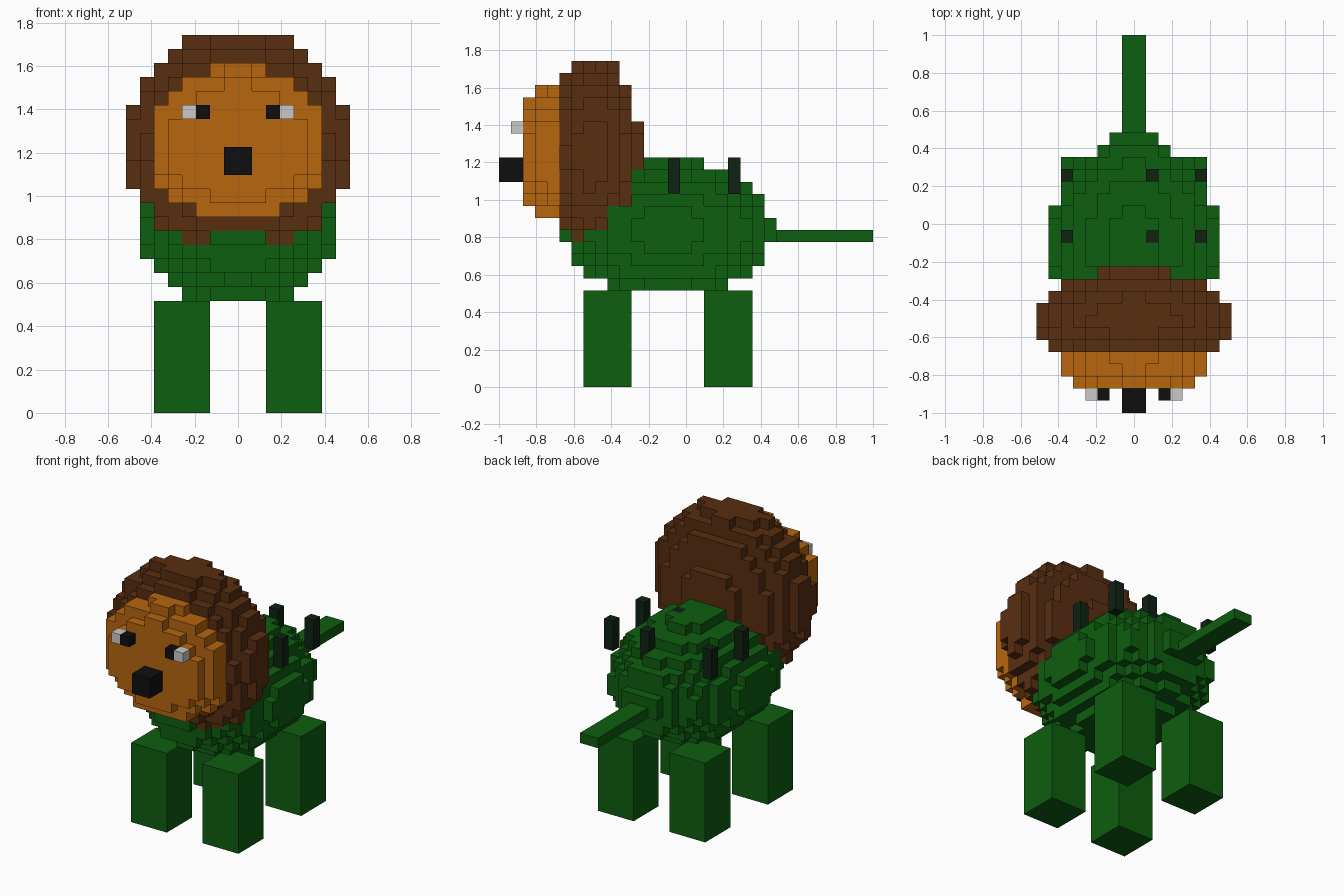
import bpy, bmesh
from mathutils import Vector

if "Cube" in bpy.data.objects:
    bpy.data.objects.remove(bpy.data.objects["Cube"])

V = 2 / 31  # edge of one block
ORIGIN = Vector((0, -1, 0))


def srgb(r, g, b):
    f = lambda c: c / 12.92 if c <= 0.04045 else ((c + 0.055) / 1.055) ** 2.4
    return (f(r / 255), f(g / 255), f(b / 255), 1)


def material(name, rgb):
    m = bpy.data.materials.new(name)
    m.diffuse_color = srgb(*rgb)
    m.use_nodes = True
    m.node_tree.nodes["Principled BSDF"].inputs["Base Color"].default_value = m.diffuse_color
    return m


GREEN = material("green", (13, 94, 15))
DARK = material("dark green", (14, 34, 18))
BROWN = material("brown", (88, 46, 17))
ORANGE = material("orange", (184, 102, 15))
BLACK = material("black", (15, 15, 15))
WHITE = material("pale grey", (202, 202, 202))

owner = {}   # block position -> part name
parts = {}   # part name -> material


def box(name, mat, lo, hi):
    """Fill blocks from lo up to (not including) hi."""
    parts[name] = mat
    for i in range(lo[0], hi[0]):
        for j in range(lo[1], hi[1]):
            for k in range(lo[2], hi[2]):
                owner[i, j, k] = name


def ellipsoid(name, mat, centre, radii):
    """Fill all blocks whose middle lies in the ellipsoid."""
    parts[name] = mat
    for i in range(-10, 10):
        for j in range(0, 31):
            for k in range(0, 30):
                d = sum(((p + 0.5 - c) / r) ** 2
                        for p, c, r in zip((i, j, k), centre, radii))
                if d <= 1:
                    owner[i, j, k] = name


# body with a small raised back
ellipsoid("body", GREEN, (0, 14, 13), (6.9, 8.75, 5.49))
box("body", GREEN, (-1, 11, 18), (1, 17, 19))
box("body", GREEN, (-2, 12, 18), (2, 16, 19))

# tail
box("tail", GREEN, (-1, 22, 12), (1, 31, 13))

# back spikes
for n, i in enumerate((-6, 1, 5)):
    for row, j in (("front", 14), ("rear", 19)):
        box(f"{row}_spike_{n + 1}", DARK, (i, j, 16), (i + 1, j + 1, 19))

# mane and face
ellipsoid("mane", BROWN, (0, 7.8, 19.3), (8.07, 3.95, 8.07))
ellipsoid("face", ORANGE, (0, 4.2, 19.3), (6.45, 2.69, 5.5))

# nose and eyes
box("nose", BLACK, (-1, 0, 17), (1, 2, 19))
for side, pupil, white in (("left", 2, 3), ("right", -3, -4)):
    box(f"{side}_pupil", BLACK, (pupil, 1, 21), (pupil + 1, 2, 22))
    box(f"{side}_eye_white", WHITE, (white, 1, 21), (white + 1, 2, 22))

# outer block faces of every part
AXES = [Vector(a) for a in ((1, 0, 0), (0, 1, 0), (0, 0, 1))]
meshes = {name: bmesh.new() for name in parts}
for pos, name in owner.items():
    bm, mid = meshes[name], Vector(pos) + Vector((0.5, 0.5, 0.5))
    for a in range(3):
        for s in (1, -1):
            n = AXES[a] * s
            if tuple(int(p + q) for p, q in zip(pos, n)) in owner:
                continue
            u, w = AXES[(a + 1) % 3] * 0.5, AXES[(a + 2) % 3] * 0.5 * s
            c = mid + n * 0.5
            bm.faces.new([bm.verts.new((c + p) * V + ORIGIN)
                          for p in (-u - w, u - w, u + w, w - u)])


def finish(name, bm, mat):
    bmesh.ops.remove_doubles(bm, verts=bm.verts, dist=V * 0.01)
    mesh = bpy.data.meshes.new(name)
    bm.to_mesh(mesh)
    bm.free()
    mesh.materials.append(mat)
    bpy.context.collection.objects.link(bpy.data.objects.new(name, mesh))


for name, bm in meshes.items():
    if len(bm.faces):
        finish(name, bm, parts[name])
    else:
        bm.free()

# legs
for side, i in (("left", 4), ("right", -4)):
    for end, j in (("front", 9), ("rear", 19)):
        bm = bmesh.new()
        bmesh.ops.create_cube(bm, size=1)
        for v in bm.verts:
            v.co = Vector((v.co.x * 4 + i, v.co.y * 4 + j, v.co.z * 8 + 4)) * V + ORIGIN
        finish(f"{end}_{side}_leg", bm, GREEN)
